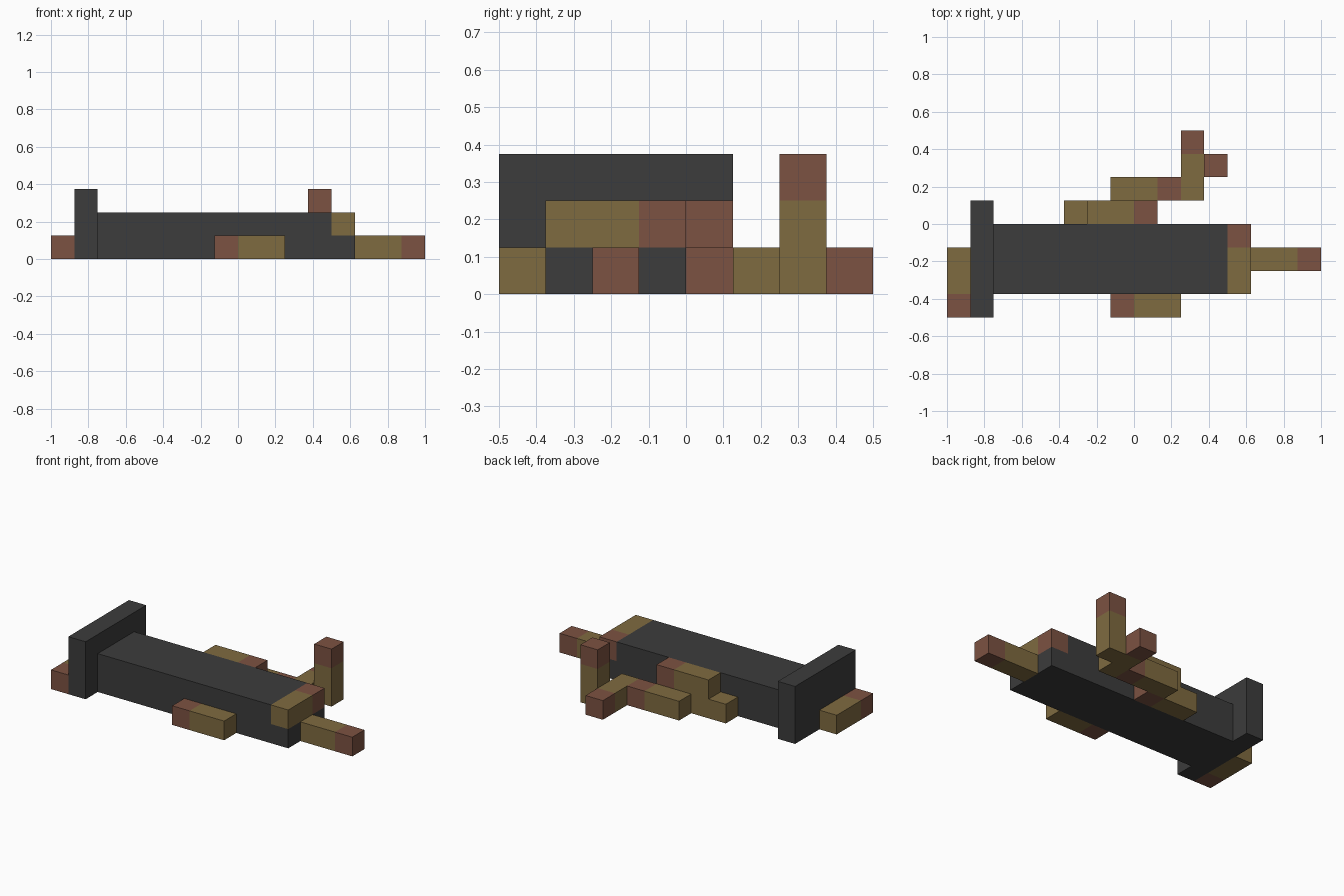
import bpy
import bmesh
from mathutils import Vector

U = 0.125  # one block

cube = bpy.data.objects.get("Cube")
if cube:
    bpy.data.objects.remove(cube, do_unlink=True)


def material(name, color):
    m = bpy.data.materials.new(name)
    m.use_nodes = True
    m.diffuse_color = (*color, 1)
    m.node_tree.nodes["Principled BSDF"].inputs["Base Color"].default_value = (*color, 1)
    return m


charcoal = material("charcoal", (0.045, 0.045, 0.045))
olive = material("olive wood", (0.212, 0.145, 0.051))
brown = material("reddish brown", (0.202, 0.084, 0.054))


def finish(name, bm, mats):
    bmesh.ops.recalc_face_normals(bm, faces=bm.faces)
    mesh = bpy.data.meshes.new(name)
    bm.to_mesh(mesh)
    bm.free()
    for m in mats:
        mesh.materials.append(m)
    obj = bpy.data.objects.new(name, mesh)
    bpy.context.collection.objects.link(obj)
    return obj


def box_mesh(lo, size):
    bm = bmesh.new()
    bmesh.ops.create_cube(bm, size=1)
    for v in bm.verts:
        v.co = (Vector(lo) + (v.co + Vector((0.5, 0.5, 0.5))) * Vector(size)) * U
    return bm


def log(name, lo, axis, tip_at_end=True):
    """Three-block log with one brown block at its tip."""
    size = Vector((1, 1, 1))
    size[axis] = 3
    bm = box_mesh(lo, size)
    cut = Vector(lo)
    cut[axis] += 2 if tip_at_end else 1
    normal = Vector((0, 0, 0))
    normal[axis] = 1
    bmesh.ops.bisect_plane(bm, geom=bm.verts[:] + bm.edges[:] + bm.faces[:],
                           plane_co=cut * U, plane_no=normal)
    for f in bm.faces:
        beyond = f.calc_center_median()[axis] > cut[axis] * U
        f.material_index = int(beyond == tip_at_end)
    return finish(name, bm, [olive, brown])


# Upright end slab
finish("end_slab", box_mesh((-7, -4, 0), (1, 5, 3)), [charcoal])

# Long body with a step at its right end, extruded from its side profile
bm = bmesh.new()
profile = [(-6, 0), (5, 0), (5, 1), (4, 1), (4, 2), (-6, 2)]
face = bm.faces.new([bm.verts.new(Vector((x, -3, z)) * U) for x, z in profile])
side = bmesh.ops.extrude_face_region(bm, geom=[face])["geom"]
bmesh.ops.translate(bm, vec=(0, 3 * U, 0),
                    verts=[g for g in side if isinstance(g, bmesh.types.BMVert)])
finish("long_body", bm, [charcoal])

# Logs around the body
X, Y, Z = range(3)
log("step_log", (4, -3, 1), Y)
log("end_log", (5, -2, 0), X)
log("front_log", (-1, -4, 0), X, tip_at_end=False)
log("slab_log", (-8, -4, 0), Y, tip_at_end=False)
log("back_lower_log", (-3, 0, 0), X)
log("back_upper_log", (-2, 0, 1), X)
log("back_outer_log", (-1, 1, 0), X)
log("back_cross_log", (2, 1, 0), Y)
log("upright_log", (3, 2, 0), Z)
